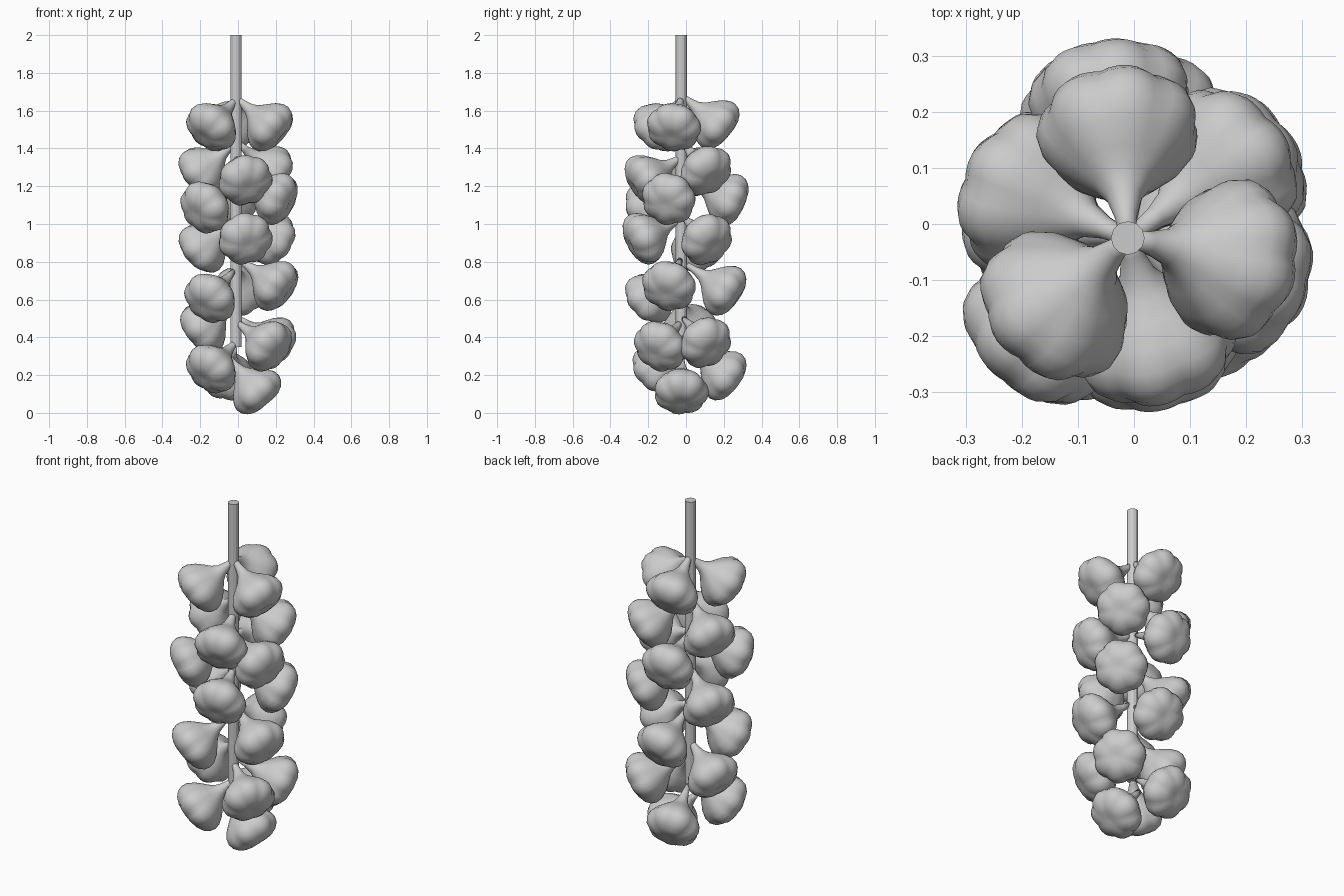
import bpy, bmesh
from math import sin, cos, pi, radians
from mathutils import Vector

if "Cube" in bpy.data.objects:
    bpy.data.objects.remove(bpy.data.objects["Cube"])

CX, CY = -0.011, -0.025      # rope axis
LOBES, SEGS = 7, 42

# bulb profile: distance along axis, radius, lobe strength
PROFILE = [(0.0, 0.014, 0), (0.05, 0.020, 0), (0.095, 0.032, 0), (0.125, 0.052, .01),
           (0.15, 0.080, .02), (0.185, 0.116, .04), (0.22, 0.138, .06),
           (0.25, 0.143, .08), (0.28, 0.134, .10), (0.304, 0.112, .11),
           (0.321, 0.080, .10), (0.327, 0.048, .08), (0.322, 0.018, 0)]

# azimuth, height of body centre, downward tilt, outward shift
BULBS = [
    (95, 1.53, 39, 0), (-12, 1.515, 40, 0), (223, 1.515, 40, -.01),
    (37, 1.285, 36, .02), (156, 1.28, 38, .005), (285, 1.235, 32, -.015),
    (97, 1.13, 24, .03), (-17, 1.135, 24, .005), (226, 1.09, 25, .015),
    (35, .92, 29, .02), (155, .875, 38, .005), (284, .925, 27, -.01),
    (86, .65, 34, .03), (-17, .675, 34, .02), (231, .61, 36, .02),
    (33, .375, 31, .025), (166, .45, 38, -.01), (-33, .355, 32, 0),
    (102, .20, 36, .035), (0, .115, 50, -.045), (224, .235, 38, -.01),
]


def make_bulb_mesh():
    bm = bmesh.new()
    rings = []
    for s, r, lobe in PROFILE:
        ring = []
        for i in range(SEGS):
            a = 2 * pi * i / SEGS
            k = r * (1 + lobe * (abs(cos(a * LOBES / 2)) - 0.65))
            ring.append(bm.verts.new((k * cos(a), k * sin(a), s)))
        rings.append(ring)
    for lo, hi in zip(rings, rings[1:]):
        for i in range(SEGS):
            j = (i + 1) % SEGS
            bm.faces.new((lo[i], lo[j], hi[j], hi[i]))
    bm.faces.new(rings[0][::-1])
    bm.faces.new(rings[-1])
    bmesh.ops.recalc_face_normals(bm, faces=bm.faces)
    for f in bm.faces:
        f.smooth = True
    mesh = bpy.data.meshes.new("garlic_bulb")
    bm.to_mesh(mesh)
    bm.free()
    return mesh


# garlic bulbs hung around the rope
bulb_mesh = make_bulb_mesh()
for n, (az, zc, tilt, off) in enumerate(BULBS):
    a, t = radians(az), radians(tilt)
    axis = Vector((cos(a) * cos(t), sin(a) * cos(t), -sin(t)))
    ob = bpy.data.objects.new(f"garlic_bulb_{n + 1}", bulb_mesh)
    ob.location = (CX + off * cos(a), CY + off * sin(a), zc + 0.24 * sin(t))
    ob.rotation_mode = 'QUATERNION'
    ob.rotation_quaternion = axis.to_track_quat('Z', 'Y')
    bpy.context.collection.objects.link(ob)

# central hanging rope
bpy.ops.mesh.primitive_cylinder_add(vertices=12, radius=0.03, depth=1.65,
                                    location=(CX, CY, 1.175))
bpy.context.object.name = "rope"
